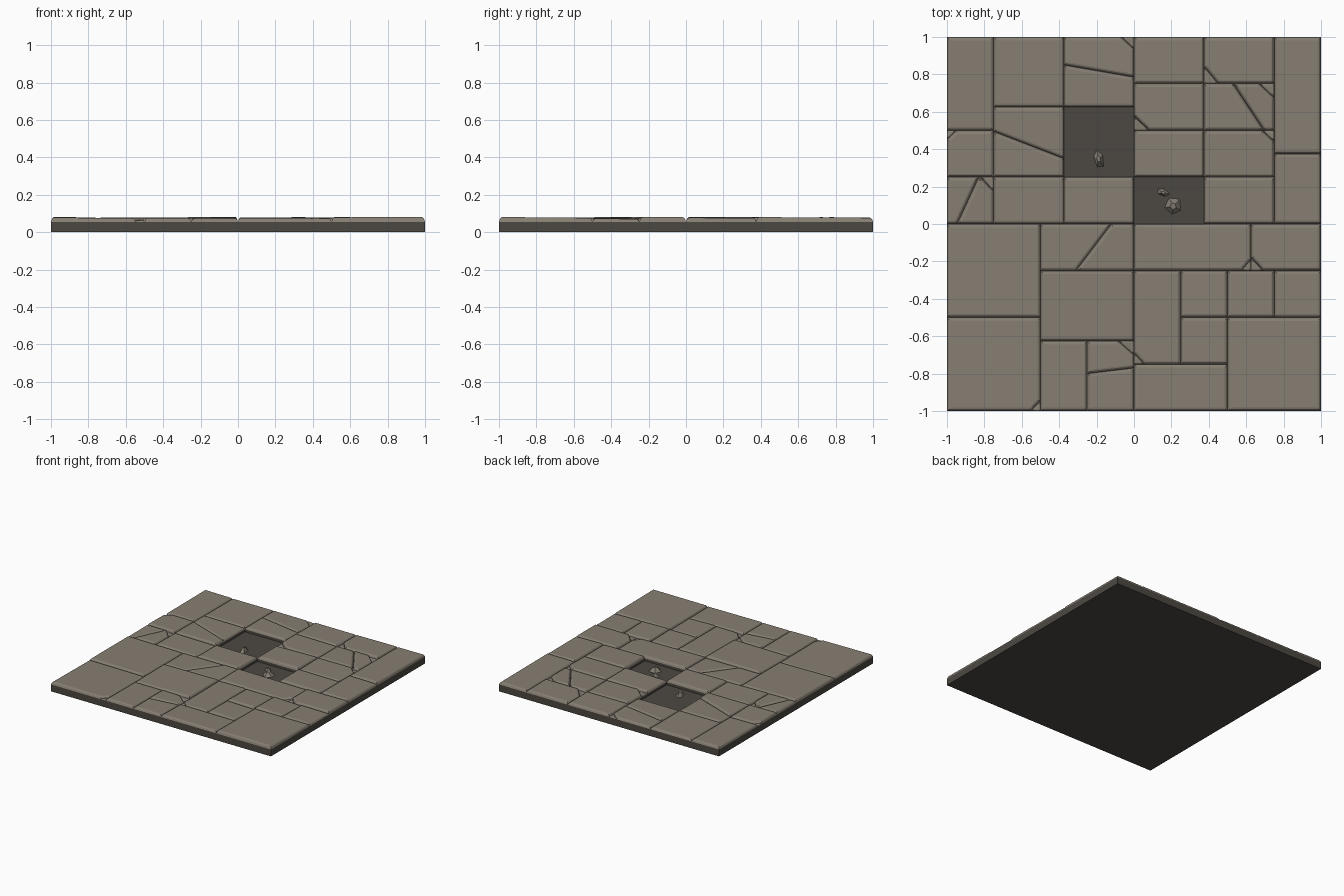
import bpy, bmesh, random
from mathutils import Vector

if "Cube" in bpy.data.objects:
    bpy.data.objects.remove(bpy.data.objects["Cube"])

random.seed(7)
FLOOR, SHOULDER = 0.035, 0.056


def material(name, rgb):
    m = bpy.data.materials.new(name)
    m.diffuse_color = (*rgb, 1)
    m.use_nodes = True
    m.node_tree.nodes["Principled BSDF"].inputs["Base Color"].default_value = m.diffuse_color
    return m


STONE = material("warm grey stone", (0.24, 0.21, 0.17))
DARK = material("dark mortar", (0.073, 0.066, 0.055))


def make_object(name, bm, mats):
    bmesh.ops.recalc_face_normals(bm, faces=bm.faces[:])
    me = bpy.data.meshes.new(name)
    bm.to_mesh(me)
    bm.free()
    for m in mats:
        me.materials.append(m)
    ob = bpy.data.objects.new(name, me)
    bpy.context.collection.objects.link(ob)
    return ob


def clip(poly, a, d, side):
    """Part of a convex polygon on one side of the line through a along d."""
    dist = [side * d.cross(p - a) for p in poly]
    out = []
    for i, p in enumerate(poly):
        j = (i + 1) % len(poly)
        if dist[i] >= 0:
            out.append(p)
        if (dist[i] > 0 > dist[j]) or (dist[i] < 0 < dist[j]):
            out.append(p.lerp(poly[j], dist[i] / (dist[i] - dist[j])))
    return out


def area(poly):
    return abs(sum(p.cross(poly[i - 1]) for i, p in enumerate(poly))) / 2


def inset(poly, w):
    """Move every edge of a counter-clockwise convex polygon inwards by w."""
    out = []
    for i, p in enumerate(poly):
        e1 = (p - poly[i - 1]).normalized()
        e2 = (poly[(i + 1) % len(poly)] - p).normalized()
        n1, n2 = Vector((-e1.y, e1.x)), Vector((-e2.y, e2.x))
        out.append(p + (n1 + n2) * (w / max(0.3, 1 + n1.dot(n2))))
    return out


def add_stone(bm, poly):
    """Slab with dark vertical sides, rounded shoulder and slightly tilted top."""
    chip = area(poly) < 0.006
    c = sum(poly, Vector((0, 0))) / len(poly)
    h = 0.064 if chip else random.uniform(0.073, 0.079)
    size = max((p - c).length for p in poly)
    tilt = Vector((random.uniform(-1, 1), random.uniform(-1, 1))) * 0.005 / size
    rings = []
    for w, t in ((0, None), (0, 0), (0.005, 0.6), (0.011, 0.9), (0.018, 1)):
        ring = []
        for p in inset(poly, w * (0.6 if chip else 1)):
            top = h + tilt.dot(p - c)
            z = FLOOR if t is None else SHOULDER + (top - SHOULDER) * t
            ring.append(bm.verts.new((p.x, p.y, z)))
        rings.append(ring)
    n = len(poly)
    for k in range(len(rings) - 1):
        for i in range(n):
            j = (i + 1) % n
            f = bm.faces.new((rings[k][i], rings[k][j], rings[k + 1][j], rings[k + 1][i]))
            f.material_index = 1 if k == 0 else 0
    bm.faces.new(rings[-1])


# Stone rectangles per quarter, in eighths of a unit (x0, y0, x1, y1)
back_left = [(-8, 4, -6, 8), (-6, 5, -3, 8), (-3, 5, 0, 8), (-6, 2, -3, 5),
             (-8, 2, -6, 4), (-8, 0, -6, 2), (-6, 0, -3, 2), (-3, 0, 0, 2)]
back_right = [(0, 6, 3, 8), (3, 6, 6, 8), (6, 3, 8, 8), (6, 0, 8, 3), (0, 4, 3, 6),
              (3, 4, 6, 6), (0, 2, 3, 4), (3, 2, 6, 4), (3, 0, 6, 2)]
front_left = [(-8, -4, -4, 0), (-8, -8, -4, -4), (-4, -2, 0, 0), (-4, -5, 0, -2),
              (-4, -8, -2, -5), (-2, -8, 0, -5)]
front_right = [(0, -2, 5, 0), (5, -2, 8, 0), (0, -6, 2, -2), (2, -4, 4, -2), (4, -4, 6, -2),
               (6, -4, 8, -2), (2, -6, 4, -4), (0, -8, 4, -6), (4, -8, 8, -4)]

# Cracks across stones and chipped corners, each a line (x0, y0, x1, y1)
cracks = [(-.375, .85, 0, .785), (-.75, .495, -.375, .35), (-.83, .25, -.945, 0),
          (.53, .75, .695, .5), (-.12, 0, -.31, -.25), (-.25, -.8, 0, -.77)]
chips = [(-.07, 1, 0, .935), (-1, .45, -.95, .5), (-.82, .25, -.75, .175),
         (.375, .84, .45, .75), (0, .575, .08, .5), (.67, .75, .75, .675),
         (.685, .5, .75, .44), (-.55, -1, -.5, -.945), (-.085, -.625, 0, -.7),
         (.575, -.25, .625, -.19), (.625, -.18, .69, -.25), (0, -.69, .055, -.75)]

# Paving stones
bm = bmesh.new()
for r in back_left + back_right + front_left + front_right:
    x0, y0, x1, y1 = (v / 8 for v in r)
    pieces = [[Vector(p) for p in ((x0, y0), (x1, y0), (x1, y1), (x0, y1))]]
    for ax, ay, bx, by in cracks + chips:
        mx, my = (ax + bx) / 2, (ay + by) / 2
        if not (x0 < mx < x1 and y0 < my < y1):
            continue
        a, d = Vector((ax, ay)), Vector((bx - ax, by - ay)).normalized()
        mid = Vector((mx, my))
        split = []
        for poly in pieces:
            inside = all((poly[(i + 1) % len(poly)] - p).cross(mid - p) > 0
                         for i, p in enumerate(poly))
            if inside:
                split += [q for q in (clip(poly, a, d, s) for s in (1, -1))
                          if len(q) > 2 and area(q) > 1e-4]
            else:
                split.append(poly)
        pieces = split
    for poly in pieces:
        add_stone(bm, poly)
make_object("paving_stones", bm, [STONE, DARK])

# Mortar bed under the stones, visible in the two missing places
bm = bmesh.new()
bmesh.ops.create_cube(bm, size=1)
for v in bm.verts:
    v.co = (v.co.x * 2, v.co.y * 2, (v.co.z + 0.5) * FLOOR)
make_object("mortar_bed", bm, [DARK])

# Loose rubble in the holes
for k, (x, y, sx, sy, h, rot) in enumerate([(-.19, .35, .03, .055, .03, .2),
                                            (.155, .168, .038, .022, .022, -.4),
                                            (.21, .095, .048, .052, .03, .5)]):
    bm = bmesh.new()
    bmesh.ops.create_cone(bm, cap_ends=True, segments=5, radius1=1, radius2=0.35, depth=1)
    for v in bm.verts:
        j = random.uniform(0.8, 1.1)
        v.co = (v.co.x * sx * j, v.co.y * sy * j, (v.co.z + 0.5) * h * j)
    ob = make_object("rubble_%d" % (k + 1), bm, [STONE])
    ob.location = (x, y, FLOOR)
    ob.rotation_euler.z = rot
